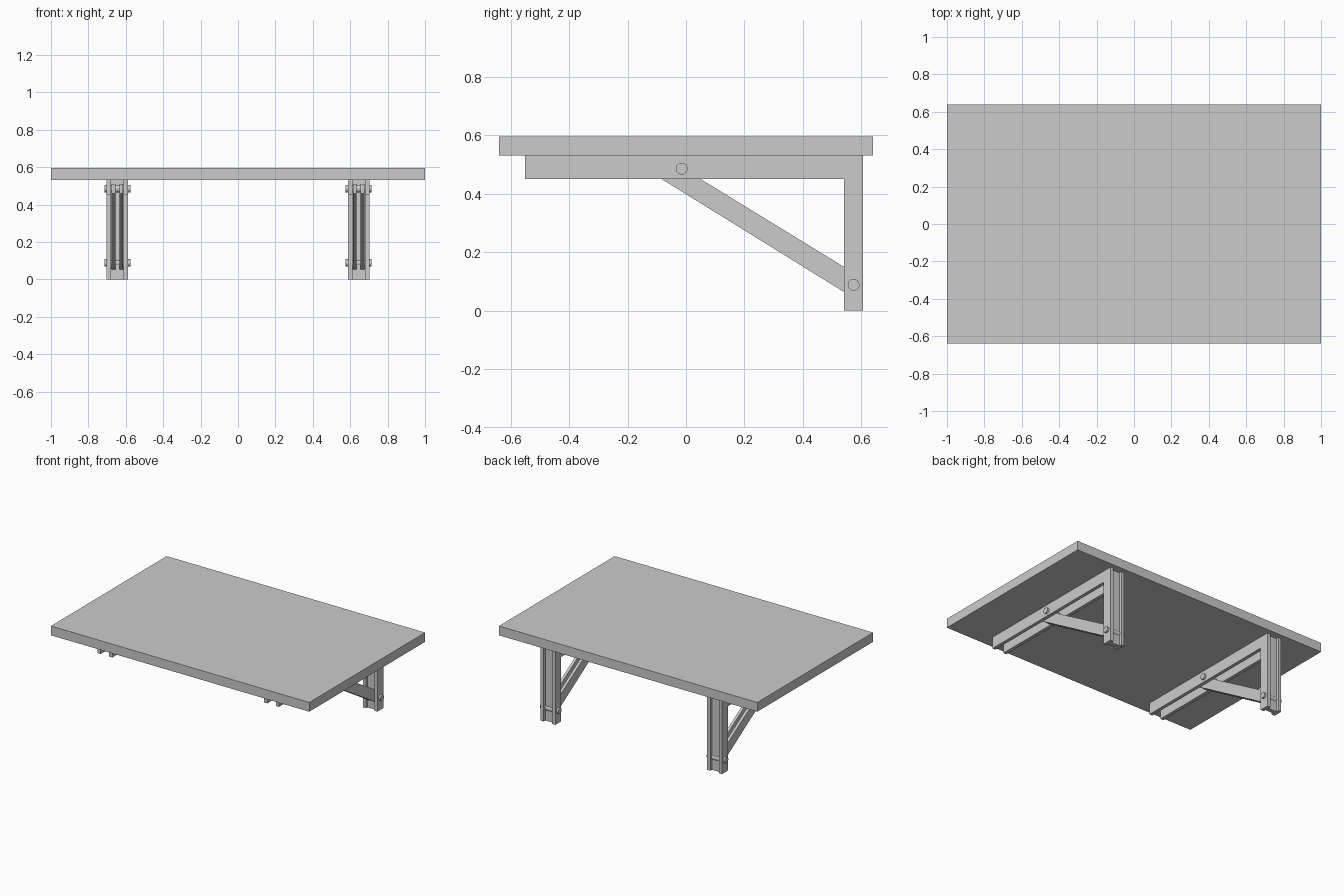
import bpy, bmesh
from math import radians

if "Cube" in bpy.data.objects:
    bpy.data.objects.remove(bpy.data.objects["Cube"])

def box(name, x0, x1, y0, y1, z0, z1):
    return prism(name, [(y0, z0), (y1, z0), (y1, z1), (y0, z1)], x0, x1)

def prism(name, pts, x0, x1):
    """Extrude a (y, z) profile from x0 to x1."""
    bm = bmesh.new()
    face = bm.faces.new([bm.verts.new((x0, y, z)) for y, z in pts])
    out = bmesh.ops.extrude_face_region(bm, geom=[face])
    verts = [v for v in out["geom"] if isinstance(v, bmesh.types.BMVert)]
    bmesh.ops.translate(bm, verts=verts, vec=(x1 - x0, 0, 0))
    bmesh.ops.recalc_face_normals(bm, faces=bm.faces)
    me = bpy.data.meshes.new(name)
    bm.to_mesh(me)
    bm.free()
    ob = bpy.data.objects.new(name, me)
    bpy.context.collection.objects.link(ob)
    return ob

def bolt(name, x, y, z):
    bpy.ops.mesh.primitive_cylinder_add(vertices=24, radius=0.02, depth=0.14,
                                        location=(x, y, z), rotation=(0, radians(90), 0))
    bpy.context.object.name = name
    bpy.ops.object.shade_smooth_by_angle(angle=radians(35))

# Tabletop
box("tabletop", -1, 1, -0.64, 0.64, 0.53, 0.595)

# Side plate: horizontal arm and post in one piece
plate = [(-0.55, 0.45), (0.54, 0.45), (0.54, 0), (0.605, 0), (0.605, 0.53), (-0.55, 0.53)]
# Diagonal brace with a vertical upper end
brace = [(-0.10, 0.46), (0.575, 0.042), (0.575, 0.128), (-0.05, 0.511), (-0.10, 0.511)]

for side, cx in (("left", -0.645), ("right", 0.645)):
    for part, s in (("outer", 1 if cx > 0 else -1), ("inner", -1 if cx > 0 else 1)):
        prism(f"{side}_{part}_bracket_plate", plate, cx + s * 0.033, cx + s * 0.057)
        prism(f"{side}_{part}_brace", brace, cx + s * 0.011, cx + s * 0.030)
    # Recessed web joining the two post plates
    box(f"{side}_post_web", cx - 0.033, cx + 0.033, 0.557, 0.587, 0, 0.53)
    # Pivot bolts
    bolt(f"{side}_upper_bolt", cx, -0.015, 0.485)
    bolt(f"{side}_lower_bolt", cx, 0.573, 0.088)
